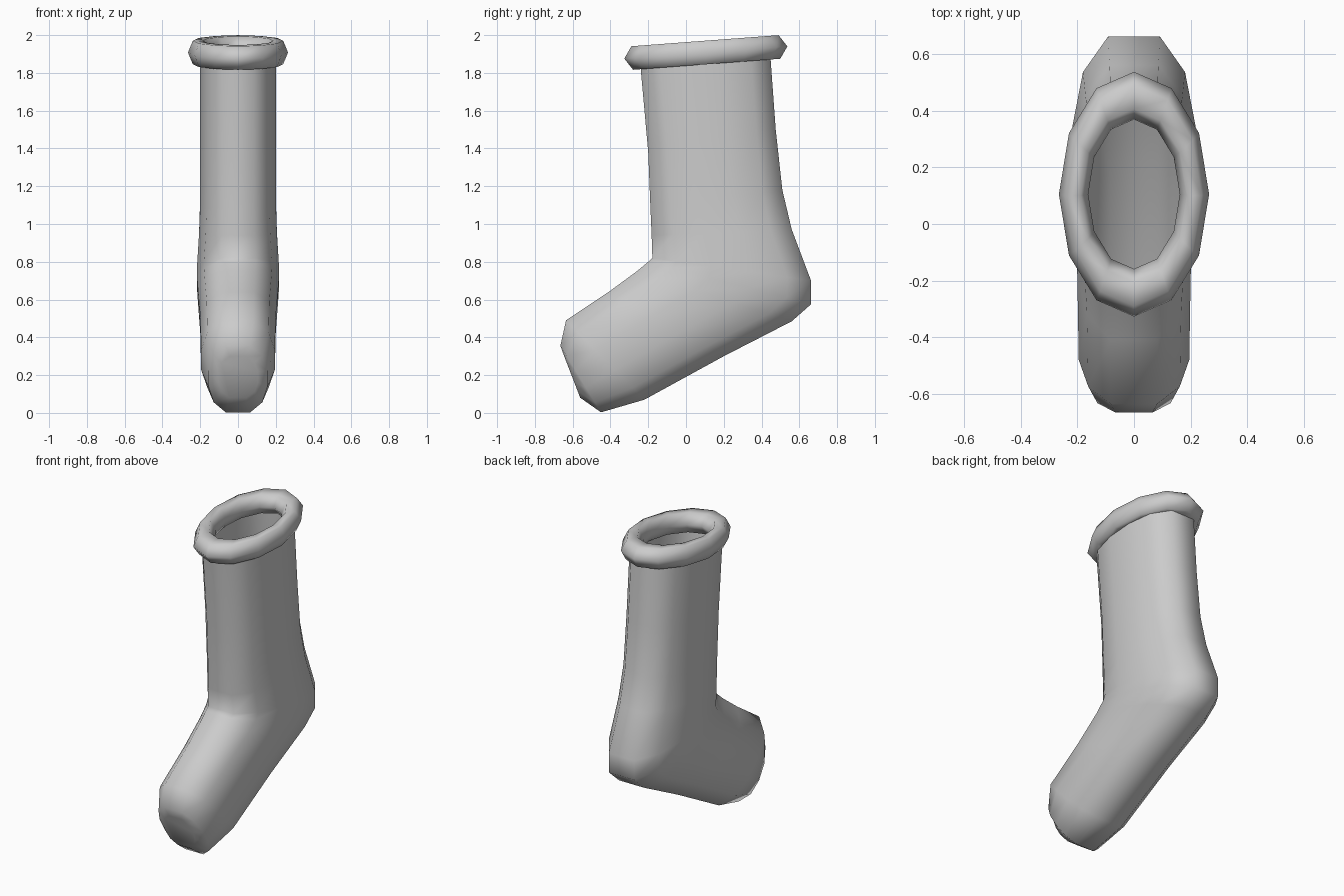
import bpy, bmesh, math

if "Cube" in bpy.data.objects:
    bpy.data.objects.remove(bpy.data.objects["Cube"])

# Half-quadrant of the flattened oval cross-section, mirrored to 12 sides
quad = [(0.42, 1.0), (0.83, 0.7), (1.0, 0.25)]
section = (quad + [(u, -v) for u, v in reversed(quad)]
           + [(-u, -v) for u, v in quad] + [(-u, v) for u, v in reversed(quad)])

# Rings from opening to toe: front (y, z), back (y, z), half width
rings = [
    ((-0.245, 1.88), (0.443, 1.94), 0.20),
    ((-0.20, 1.38), (0.475, 1.50), 0.20),
    ((-0.188, 1.08), (0.51, 1.18), 0.20),
    ((-0.182, 0.94), (0.56, 0.97), 0.206),
    ((-0.178, 0.82), (0.662, 0.70), 0.217),
    ((-0.20, 0.80), (0.662, 0.575), 0.217),
    ((-0.26, 0.75), (0.56, 0.485), 0.212),
    ((-0.41, 0.64), (0.20, 0.30), 0.20),
    ((-0.635, 0.49), (-0.22, 0.07), 0.195),
    ((-0.665, 0.355), (-0.45, 0.003), 0.155),
    ((-0.645, 0.30), (-0.56, 0.08), 0.105),
]


def loft(name, rings):
    bm = bmesh.new()
    loops = []
    for (fy, fz), (by, bz), w in rings:
        cy, cz, hy, hz = (fy + by) / 2, (fz + bz) / 2, (by - fy) / 2, (bz - fz) / 2
        loops.append([bm.verts.new((w * u, cy + hy * v, cz + hz * v)) for u, v in section])
    n = len(section)
    for a, b in zip(loops, loops[1:]):
        for i in range(n):
            j = (i + 1) % n
            bm.faces.new((a[i], a[j], b[j], b[i]))
    bm.faces.new(loops[-1])
    bmesh.ops.recalc_face_normals(bm, faces=bm.faces)
    for f in bm.faces:
        f.smooth = True
    me = bpy.data.meshes.new(name)
    bm.to_mesh(me)
    bm.free()
    ob = bpy.data.objects.new(name, me)
    bpy.context.collection.objects.link(ob)
    return ob


# Leg and foot, open at the top
loft("sock_body", rings)

# Rolled cuff: oval ring tilted up towards the back
bpy.ops.mesh.primitive_torus_add(major_segments=12, minor_segments=6,
                                 major_radius=0.805, minor_radius=0.195,
                                 location=(0, 0.105, 1.908),
                                 rotation=(math.atan(0.075), 0, 0))
cuff = bpy.context.object
cuff.name = "cuff"
cuff.scale = (0.265, 0.433, 0.37)
bpy.ops.object.shade_smooth()
